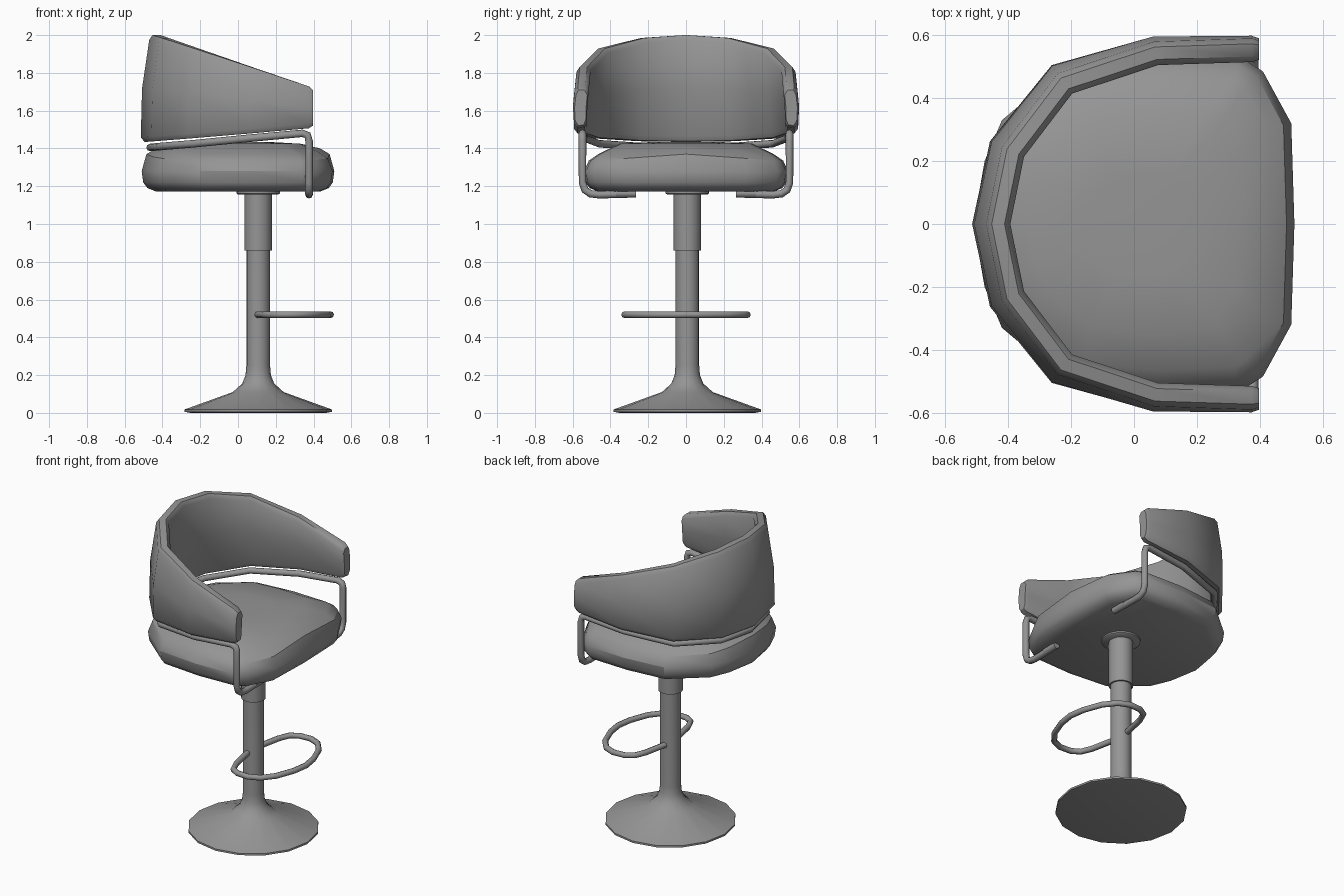
import bpy, bmesh, math
from mathutils import Vector

cube = bpy.data.objects.get("Cube")
if cube:
    bpy.data.objects.remove(cube, do_unlink=True)

grey = bpy.data.materials.new("plain grey")
grey.use_nodes = True
grey.diffuse_color = (0.3, 0.3, 0.3, 1)
grey.node_tree.nodes["Principled BSDF"].inputs["Base Color"].default_value = (0.3, 0.3, 0.3, 1)


def smooth(ob, angle):
    bpy.ops.object.select_all(action="DESELECT")
    ob.select_set(True)
    bpy.context.view_layer.objects.active = ob
    bpy.ops.object.shade_smooth_by_angle(angle=math.radians(angle))


def loft(name, rings, closed=True, angle=40):
    """Skin a list of equal-length rings and cap both ends."""
    bm = bmesh.new()
    loops = [[bm.verts.new(p) for p in ring] for ring in rings]
    n = len(loops[0])
    for a, b in zip(loops, loops[1:]):
        for i in range(n):
            j = (i + 1) % n
            bm.faces.new((a[i], a[j], b[j], b[i]))
    bm.faces.new(loops[0])
    bm.faces.new(loops[-1])
    bmesh.ops.recalc_face_normals(bm, faces=bm.faces)
    mesh = bpy.data.meshes.new(name)
    bm.to_mesh(mesh)
    bm.free()
    mesh.materials.append(grey)
    ob = bpy.data.objects.new(name, mesh)
    bpy.context.collection.objects.link(ob)
    smooth(ob, angle)
    return ob


def lathe(name, profile, sides, cx=0.107, cy=0.007):
    rings = [[(cx + r * math.cos(k * math.tau / sides), cy + r * math.sin(k * math.tau / sides), z)
              for k in range(sides)] for r, z in profile]
    return loft(name, rings)


def tube(name, points, radius):
    curve = bpy.data.curves.new(name, "CURVE")
    curve.dimensions = "3D"
    curve.bevel_depth = radius
    curve.bevel_resolution = 2
    curve.use_fill_caps = True
    spline = curve.splines.new("POLY")
    spline.points.add(len(points) - 1)
    for sp, p in zip(spline.points, points):
        sp.co = (*p, 1)
    curve.materials.append(grey)
    ob = bpy.data.objects.new(name, curve)
    bpy.context.collection.objects.link(ob)
    bpy.ops.object.select_all(action="DESELECT")
    ob.select_set(True)
    bpy.context.view_layer.objects.active = ob
    bpy.ops.object.convert(target="MESH")
    smooth(bpy.context.object, 50)


def mirror_path(half):
    """Half path starting on the centre line -> full path across y."""
    return [Vector((p[0], -p[1], *p[2:])) for p in reversed(half[1:])] + [Vector(p) for p in half]


def offset_path(path, closed=False):
    """Mitred outward normals of a plan path running from -y to +y round the back."""
    normals = []
    for i, p in enumerate(path):
        last = len(path) - 1
        before = path[i - 1] if i or closed else None
        after = path[(i + 1) % len(path)] if i < last or closed else None
        a = (p - before).normalized() if before is not None else (after - p).normalized()
        b = (after - p).normalized() if after is not None else a
        t = (a + b).normalized()
        normals.append(Vector((-t.y, t.x)) / max(t.dot(a), 0.6))
    return normals


# Pedestal: flared foot, column, sleeve and mounting plate
lathe("pedestal_foot", [(0.36, 0), (0.39, 0.006), (0.39, 0.018), (0.135, 0.11), (0.085, 0.155),
                        (0.067, 0.2), (0.063, 0.25), (0.063, 0.87)], 16)
lathe("column_sleeve", [(0.06, 0.86), (0.073, 0.86), (0.073, 1.16)], 24)
lathe("mounting_plate", [(0.105, 1.155), (0.115, 1.162), (0.115, 1.18)], 24)

# Footrest loop
half = [(0.49, 0), (0.475, 0.1), (0.43, 0.22), (0.37, 0.295), (0.3, 0.325), (0.22, 0.32),
        (0.17, 0.29), (0.14, 0.22), (0.105, 0.05)]
tube("footrest", [(p.x, p.y, 0.52) for p in mirror_path(half)], 0.018)

# Seat cushion: outline inset at several heights, seam dipping at the sides
half = [(-0.51, 0), (-0.475, 0.2), (-0.42, 0.33), (-0.2, 0.515), (0.07, 0.54), (0.34, 0.53),
        (0.41, 0.485), (0.5, 0.32), (0.51, 0)]
outline = mirror_path(half)[1:]
normals = offset_path(outline, True)


def seat_ring(inset, z, dip):
    return [(p.x - n.x * inset, p.y - n.y * inset, z - dip * min(1, abs(p.y) / 0.5))
            for p, n in zip(outline, normals)]


def scaled_ring(s, z):
    return [(p.x * s, p.y * s, z) for p in outline]


loft("seat_cushion", [seat_ring(0.075, 1.172, 0), seat_ring(0.03, 1.19, 0), seat_ring(0.008, 1.22, 0),
                      seat_ring(0, 1.28, 0), seat_ring(0.025, 1.37, 0.035),
                      seat_ring(0.075, 1.4, 0.03), scaled_ring(0.65, 1.425), scaled_ring(0.3, 1.435)],
     angle=32)

# Wrap-around backrest: rounded section swept along a plan path
half = [(-0.432, 0), (-0.385, 0.23), (-0.22, 0.447), (0.07, 0.543), (0.375, 0.553), (0.398, 0.553)]
path = mirror_path(half)
normals = offset_path(path)
section = [(-0.02, 1, 0), (-0.038, 1, -0.025), (-0.034, 0.5, 0), (-0.034, 0, 0.03), (-0.02, 0, 0.004),
           (0.015, 0, 0), (0.035, 0, 0.025), (0.042, 0.5, 0), (0.037, 1, -0.025), (0.02, 1, 0)]
rings = []
for i, (p, n) in enumerate(zip(path, normals)):
    top = 1.855 - 0.337 * p.x
    bottom = 1.473 + 0.09 * p.x
    bulge = max(0.005, 0.02 - 0.06 * p.x)
    shrink = 0.8 if i in (0, len(path) - 1) else 1
    ring = []
    for o, t, dz in section:
        off = o * shrink + bulge * (1 - t) ** 0.5
        z = bottom + t * (top - bottom) + dz
        z += (0.5 - t) * 0.025 if shrink < 1 else 0
        ring.append((p.x + n.x * off, p.y + n.y * off, z))
    rings.append(ring)
loft("backrest", rings, angle=45)

# Support rail below the backrest, dropping down both sides and under the seat
half = [(-0.465, 0, 1.405), (-0.415, 0.24, 1.41), (-0.235, 0.46, 1.425), (0.07, 0.54, 1.455),
        (0.34, 0.548, 1.48), (0.368, 0.548, 1.47), (0.376, 0.548, 1.44), (0.376, 0.548, 1.22),
        (0.376, 0.535, 1.18), (0.376, 0.505, 1.16), (0.376, 0.46, 1.155), (0.376, 0.27, 1.16)]
tube("support_rail", mirror_path(half), 0.02)
for side, name in ((1, "left_rail_clamp"), (-1, "right_rail_clamp")):
    tube(name, [(0.376, side * y, 1.162) for y in (0.37, 0.34, 0.265)], 0.022)
